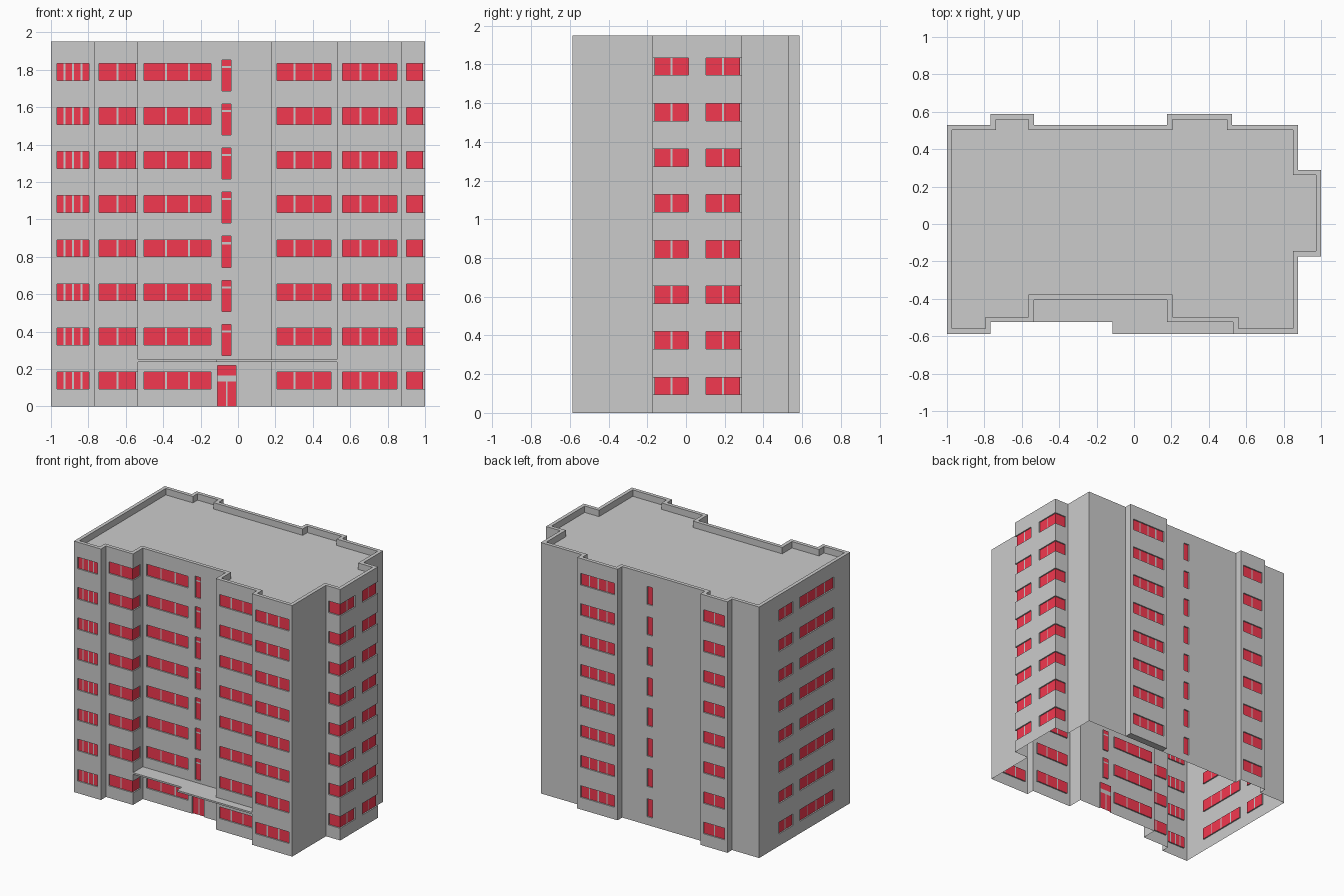
import bpy, bmesh
from mathutils import Vector

if "Cube" in bpy.data.objects:
    bpy.data.objects.remove(bpy.data.objects["Cube"])

H, ROOF, RIM, DEPTH = 1.95, 1.90, 0.028, 0.01
ROWS = [0.139 + 0.2357 * i for i in range(8)]

# Footprint, counter-clockwise from the front left corner
PLAN = [(-1, -.587), (-.767, -.587), (-.767, -.525), (-.535, -.525), (-.535, -.405),
        (.177, -.405), (.177, -.525), (.53, -.525), (.53, -.587), (.877, -.587),
        (.877, -.173), (1, -.173), (1, .29), (.877, .29), (.877, .53), (.525, .53),
        (.525, .587), (.177, .587), (.177, .53), (-.535, .53), (-.535, .587),
        (-.767, .587), (-.767, .53), (-1, .53)]
N = len(PLAN)

# Window groups per wall: (start, end, number of panes) in world coordinates
GROUPS = {0: [(-.968, -.797, 4)], 2: [(-.743, -.535, 2)], 3: [(-.525, -.43, 1)],
          4: [(-.503, -.145, 3)], 6: [(.208, .497, 3)], 8: [(.56, .85, 3)],
          10: [(.9, 1, 1)], 11: [(-.173, .013, 2), (.103, .29, 2)], 12: [(1, .9, 1)],
          16: [(.495, .205, 4)], 20: [(-.56, -.74, 2)],
          23: [(.285, .113, 2), (.027, -.39, 4)]}


def make_object(name, bm, material=None):
    bmesh.ops.remove_doubles(bm, verts=bm.verts[:], dist=1e-5)
    mesh = bpy.data.meshes.new(name)
    bm.to_mesh(mesh)
    bm.free()
    obj = bpy.data.objects.new(name, mesh)
    bpy.context.collection.objects.link(obj)
    if material:
        mesh.materials.append(material)
    return obj


def face(bm, pts):
    return bm.faces.new([bm.verts.new(p) for p in pts])


def strips(lo, hi, count, gap):
    """Split a span into panes with mullions between them: (lo, hi, is_pane)."""
    w = (hi - lo - gap * (count - 1)) / count
    out = []
    for i in range(count):
        s = lo + i * (w + gap)
        out.append((s, s + w, True))
        if i < count - 1:
            out.append((s + w, s + w + gap, False))
    return out


def holes_for(i):
    """Openings of a wall: (start, end, panes, z bands as (lo, hi, is_pane))."""
    out = [(a, b, n, [(z - .045, z + .045, True)])
           for a, b, n in GROUPS.get(i, []) for z in ROWS]
    if i == 4:   # stair windows with transom, and the entrance
        out += [(-.085, -.037, 1, [(z - .102, z + .021, True), (z + .021, z + .032, False),
                                   (z + .032, z + .064, True)]) for z in ROWS[1:]]
        out.append((-.11, -.01, 2, [(0, .134, True), (.134, .166, False)]))
        out.append((-.11, -.01, 1, [(.166, .219, True)]))
    if i == 18:  # narrow back stair windows
        out += [(-.037, -.085, 1, [(z - .075, z + .065, True)]) for z in ROWS]
    return out


walls, frames, panes = bmesh.new(), bmesh.new(), bmesh.new()


def build_wall(i):
    a, b = Vector((*PLAN[i], 0)), Vector((*PLAN[(i + 1) % N], 0))
    length = (b - a).length
    d = (b - a) / length
    n = Vector((-d.y, d.x, 0))
    axis = 0 if abs(d.x) > .5 else 1

    def P(u, dep, z):
        return a + d * u + n * dep + Vector((0, 0, z))

    def quad(bm, u0, u1, z0, z1, dep):
        face(bm, [P(u0, dep, z0), P(u1, dep, z0), P(u1, dep, z1), P(u0, dep, z1)])

    holes = [(round(abs(s - a[axis]), 4), round(abs(e - a[axis]), 4), c, bands)
             for s, e, c, bands in holes_for(i)]
    us = sorted({0, round(length, 4)} | {u for h in holes for u in h[:2]})
    zs = sorted({0, H} | {round(z, 4) for h in holes for z in (h[3][0][0], h[3][-1][1])})
    # Wall surface around the openings
    for u0, u1 in zip(us, us[1:]):
        for z0, z1 in zip(zs, zs[1:]):
            um, zm = (u0 + u1) / 2, (z0 + z1) / 2
            if not any(h[0] < um < h[1] and h[3][0][0] < zm < h[3][-1][1] for h in holes):
                quad(walls, u0, u1, z0, z1, 0)
    # Reveals, mullions and glass
    for u0, u1, count, bands in holes:
        z0, z1 = bands[0][0], bands[-1][1]
        wrap0, wrap1 = u0 < 1e-3, u1 > length - 1e-3   # window runs round the corner
        v0, v1 = u0 + DEPTH * wrap0, u1 - DEPTH * wrap1
        if z0 > 0 and z0 != .166:
            face(frames, [P(u0, 0, z0), P(u1, 0, z0), P(v1, DEPTH, z0), P(v0, DEPTH, z0)])
        if z1 != .166:
            face(frames, [P(v0, DEPTH, z1), P(v1, DEPTH, z1), P(u1, 0, z1), P(u0, 0, z1)])
        if not wrap0:
            face(frames, [P(u0, 0, z0), P(u0, DEPTH, z0), P(u0, DEPTH, z1), P(u0, 0, z1)])
        if not wrap1:
            face(frames, [P(u1, 0, z1), P(u1, DEPTH, z1), P(u1, DEPTH, z0), P(u1, 0, z0)])
        for s, e, glass_u in strips(v0, v1, count, .01):
            for lo, hi, glass_z in bands:
                quad(panes if glass_u and glass_z else frames, s, e, lo, hi, DEPTH)


for i in range(N):
    build_wall(i)

red = bpy.data.materials.new("window_red")
red.diffuse_color = (0.9, 0.04, 0.08, 1)
red.use_nodes = True
red.node_tree.nodes["Principled BSDF"].inputs["Base Color"].default_value = red.diffuse_color
make_object("walls", walls)
make_object("window_frames", frames)
make_object("window_panes", panes, red)

# Roof slab sunk behind a parapet that follows the footprint
inner = []
for i in range(N):
    p, q, r = (Vector(PLAN[(i + k) % N]) for k in (-1, 0, 1))
    d0, d1 = (q - p).normalized(), (r - q).normalized()
    inner.append(q + RIM * Vector((-d0.y - d1.y, d0.x + d1.x)))
parapet = bmesh.new()
for i in range(N):
    j = (i + 1) % N
    face(parapet, [(*PLAN[i], H), (*PLAN[j], H), (*inner[j], H), (*inner[i], H)])
    face(parapet, [(*inner[i], H), (*inner[j], H), (*inner[j], ROOF), (*inner[i], ROOF)])
make_object("parapet", parapet)
roof = bmesh.new()
face(roof, [(*p, ROOF) for p in inner])
make_object("roof", roof)

# Stepped canopy over the entrance
canopy = bmesh.new()
base = face(canopy, [(x, y, .238) for x, y in [
    (-.535, -.405), (-.535, -.525), (-.115, -.525), (-.115, -.587),
    (.53, -.587), (.53, -.525), (.177, -.525), (.177, -.405)]])
ext = bmesh.ops.extrude_face_region(canopy, geom=[base], use_keep_orig=True)
bmesh.ops.translate(canopy, vec=(0, 0, .013),
                    verts=[v for v in ext["geom"] if isinstance(v, bmesh.types.BMVert)])
bmesh.ops.recalc_face_normals(canopy, faces=canopy.faces[:])
make_object("entrance_canopy", canopy)

# Underside of the wide back bay
floor = bmesh.new()
face(floor, [(.177, .53, 0), (.177, .587, 0), (.525, .587, 0), (.525, .53, 0)])
make_object("back_bay_floor", floor)
